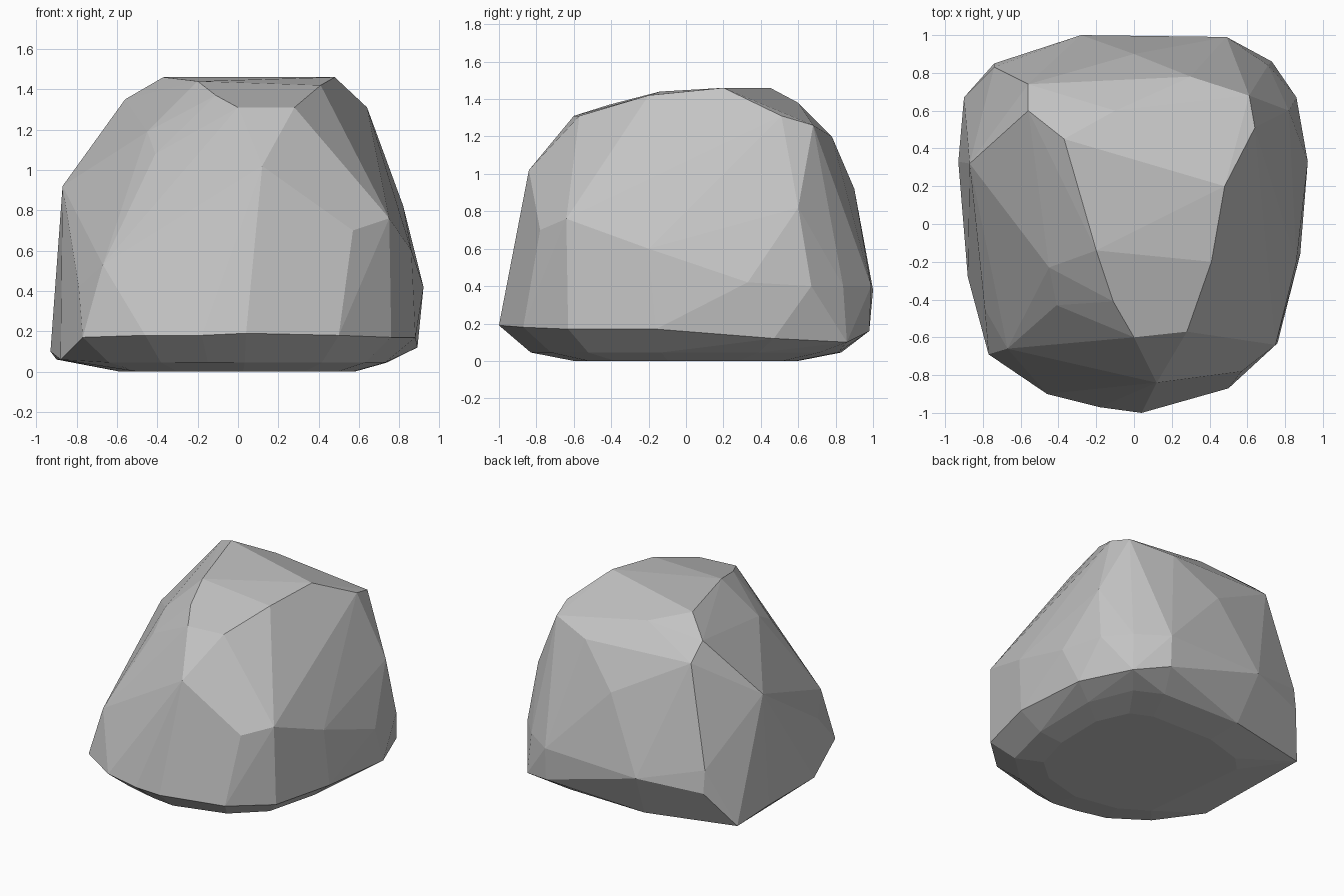
import bpy
import bmesh
import math

default_cube = bpy.data.objects.get("Cube")
if default_cube:
    bpy.data.objects.remove(default_cube, do_unlink=True)


def flat_material(name, colour):
    material = bpy.data.materials.new(name)
    material.use_nodes = True
    material.diffuse_color = colour
    shader = next(n for n in material.node_tree.nodes if n.type == "BSDF_PRINCIPLED")
    shader.inputs["Base Color"].default_value = colour
    shader.inputs["Roughness"].default_value = 1
    return material


def hull_object(name, corners, material):
    """Wrap the corner points in a faceted convex skin."""
    bm = bmesh.new()
    for corner in corners:
        bm.verts.new(corner)
    result = bmesh.ops.convex_hull(bm, input=bm.verts[:])
    spare = set(result["geom_interior"]) | set(result["geom_unused"])
    inner = [item for item in spare if isinstance(item, bmesh.types.BMVert)]
    bmesh.ops.delete(bm, geom=inner, context="VERTS")

    # Merge nearly coplanar triangles into broad stone facets
    bmesh.ops.dissolve_limit(bm, angle_limit=math.radians(3),
                             verts=bm.verts[:], edges=bm.edges[:])
    bmesh.ops.recalc_face_normals(bm, faces=bm.faces[:])
    mesh = bpy.data.meshes.new(name)
    bm.to_mesh(mesh)
    bm.free()
    mesh.materials.append(material)
    stone = bpy.data.objects.new(name, mesh)
    bpy.context.scene.collection.objects.link(stone)
    return stone


# Widest outline above the ground, anticlockwise from the front;
# it lifts off the ground at the back
rim = [
    (.04, -1, .19), (.5, -.87, .18), (.76, -.63, .17), (.88, -.16, .17),
    (.89, .47, .12), (.73, .86, .1), (.49, .98, .16), (-.28, 1, .38),
    (-.74, .85, .33), (-.9, .67, .06), (-.93, .33, .1), (-.88, -.28, .06),
    (-.77, -.69, .17), (-.46, -.9, .18), (-.18, -.97, .18),
]

# Shoulders on the flanks
shoulders = [
    (.57, -.78, .7), (.75, -.64, .76), (.86, -.2, .6), (.92, .33, .42),
    (.82, .6, .82), (.86, .67, .4), (.71, .84, .4), (.49, .99, .4),
    (0, .9, .92), (-.74, .83, .5), (-.87, .32, .92), (-.79, -.45, .42),
    (-.67, -.66, .53), (.12, -.84, 1.02),
]

# Broad crown and its sloping edges
crown = [
    (0, -.6, 1.31), (.28, -.57, 1.31), (.48, -.55, 1.1), (.41, -.2, 1.42),
    (.48, .2, 1.46), (.64, .51, 1.31), (.61, .68, 1.26), (.3, .78, 1.2),
    (-.15, .78, 1.14), (-.1, .6, 1.38), (-.56, .74, 1.23), (-.56, .6, 1.35),
    (-.37, .45, 1.46), (-.2, -.14, 1.44), (-.11, -.41, 1.37),
    (-.45, -.23, 1.19), (-.41, -.43, 1.08),
]

# Shallow underside, drawn inward from the rim
underside = [(x * .83, y * .83, .045) for x, y, z in rim]
underside += [(x * .65, y * .6, 0) for x, y, z in rim]

stone_grey = flat_material("stone grey", (.55, .55, .55, 1))
hull_object("boulder", rim + shoulders + crown + underside, stone_grey)
